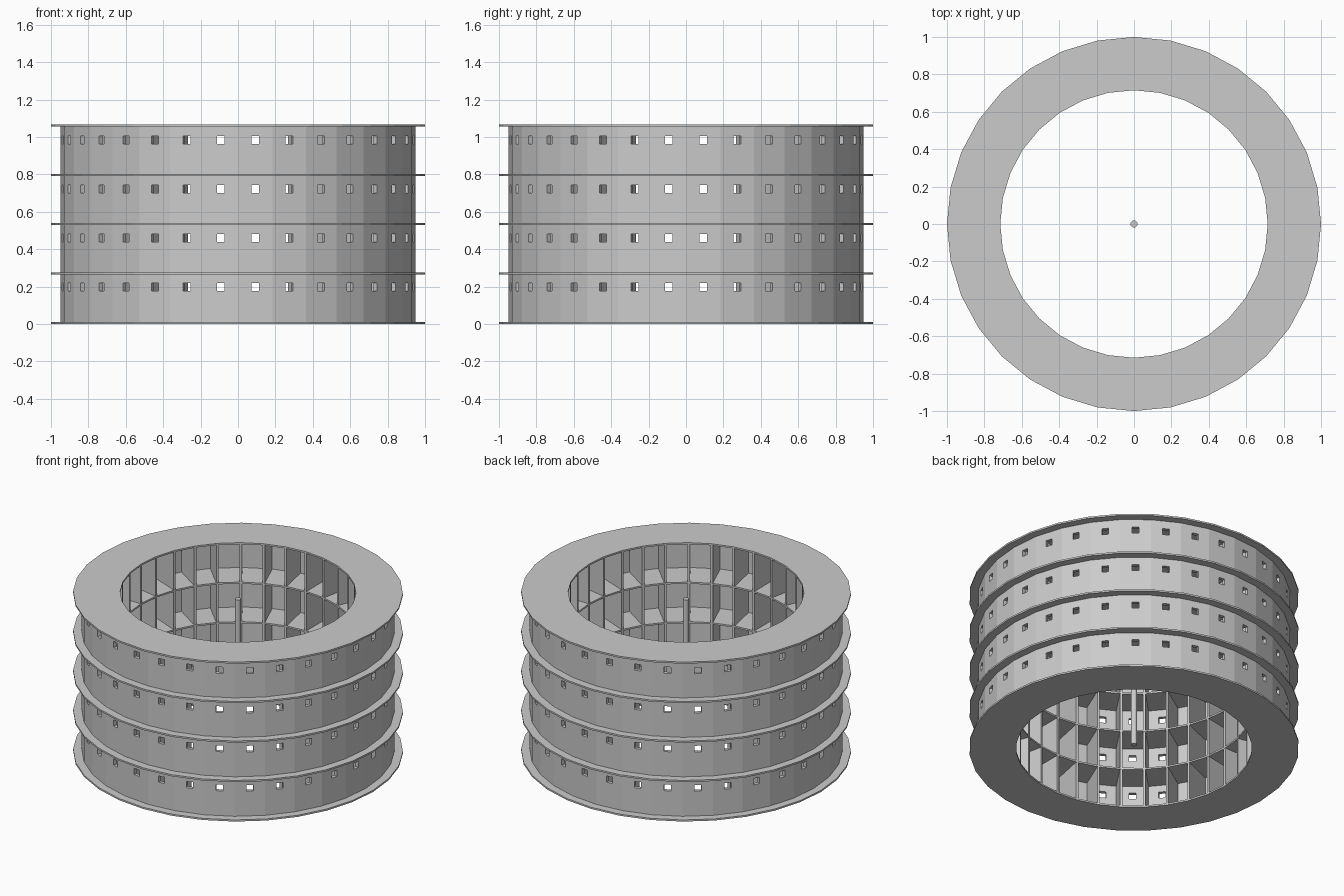
import bpy, bmesh, math
from mathutils import Vector, Matrix

if "Cube" in bpy.data.objects:
    bpy.data.objects.remove(bpy.data.objects["Cube"])

SIDES = 32
STEP = 2 * math.pi / SIDES
R_OUT, R_IN = 1.0, 0.715          # floor rings
W_OUT, W_IN = 0.948, 0.925        # perforated wall
PITCH, THICK = 0.264, 0.011       # storey height, floor thickness

grey = bpy.data.materials.new("plain grey")
grey.diffuse_color = (0.6, 0.6, 0.6, 1)
grey.use_nodes = True
grey.node_tree.nodes["Principled BSDF"].inputs["Base Color"].default_value = grey.diffuse_color


def finish(bm, name):
    bmesh.ops.remove_doubles(bm, verts=bm.verts, dist=1e-5)
    bmesh.ops.recalc_face_normals(bm, faces=bm.faces)
    mesh = bpy.data.meshes.new(name)
    bm.to_mesh(mesh)
    bm.free()
    mesh.materials.append(grey)
    ob = bpy.data.objects.new(name, mesh)
    bpy.context.collection.objects.link(ob)
    return ob


def quad(bm, pts):
    bm.faces.new([bm.verts.new(p) for p in pts])


def polar(r, a, z):
    return Vector((r * math.cos(a), r * math.sin(a), z))


def floor_ring(name, z):
    bm = bmesh.new()
    prof = [(R_IN, z), (R_OUT, z), (R_OUT, z + THICK), (R_IN, z + THICK)]
    for i in range(SIDES):
        a, b = i * STEP, (i + 1) * STEP
        for (r0, z0), (r1, z1) in zip(prof, prof[1:] + prof[:1]):
            quad(bm, [polar(r0, a, z0), polar(r0, b, z0), polar(r1, b, z1), polar(r1, a, z1)])
    finish(bm, name)


def wall_storey(name, z0, z1, hole_z, half=0.021):
    """Ring of flat panels, each with a small square hole through it."""
    bm = bmesh.new()
    for i in range(SIDES):
        a, b = i * STEP, (i + 1) * STEP
        mid = (a + b) / 2
        tangent = Vector((-math.sin(mid), math.cos(mid), 0))
        holes = []
        for r in (W_OUT, W_IN):
            outer = [polar(r, a, z0), polar(r, b, z0), polar(r, b, z1), polar(r, a, z1)]
            c = polar(r * math.cos(STEP / 2), mid, hole_z)
            hole = [c + tangent * sx * half + Vector((0, 0, sz * half))
                    for sx, sz in ((-1, -1), (1, -1), (1, 1), (-1, 1))]
            holes.append(hole)
            for k in range(4):
                n = (k + 1) % 4
                quad(bm, [outer[k], outer[n], hole[n], hole[k]])
        for k in range(4):
            n = (k + 1) % 4
            quad(bm, [holes[0][k], holes[0][n], holes[1][n], holes[1][k]])
        # top and bottom rims
        for z in (z0, z1):
            quad(bm, [polar(W_IN, a, z), polar(W_OUT, a, z), polar(W_OUT, b, z), polar(W_IN, b, z)])
    finish(bm, name)


def dividers(name, z0, z1, t=0.015):
    bm = bmesh.new()
    r0, r1 = R_IN + 0.001, W_IN + 0.005
    for i in range(SIDES):
        m = (Matrix.Rotation(i * STEP, 4, 'Z')
             @ Matrix.Translation(((r0 + r1) / 2, 0, (z0 + z1) / 2))
             @ Matrix.Diagonal((r1 - r0, t, z1 - z0, 1)))
        bmesh.ops.create_cube(bm, size=1, matrix=m)
    finish(bm, name)


# five floor rings
for i in range(5):
    floor_ring(f"floor_ring_{i + 1}", i * PITCH)

# four storeys of perforated wall and radial partitions
for i in range(4):
    lo, hi = i * PITCH + THICK, (i + 1) * PITCH
    wall_storey(f"wall_{i + 1}", lo, hi, 0.197 + i * 0.262)
    dividers(f"partitions_{i + 1}", lo, hi)

# central pole
bm = bmesh.new()
bmesh.ops.create_cone(bm, cap_ends=True, segments=16, radius1=0.019, radius2=0.019,
                      depth=1.0, matrix=Matrix.Translation((0, 0, 0.525)))
finish(bm, "centre_pole")
